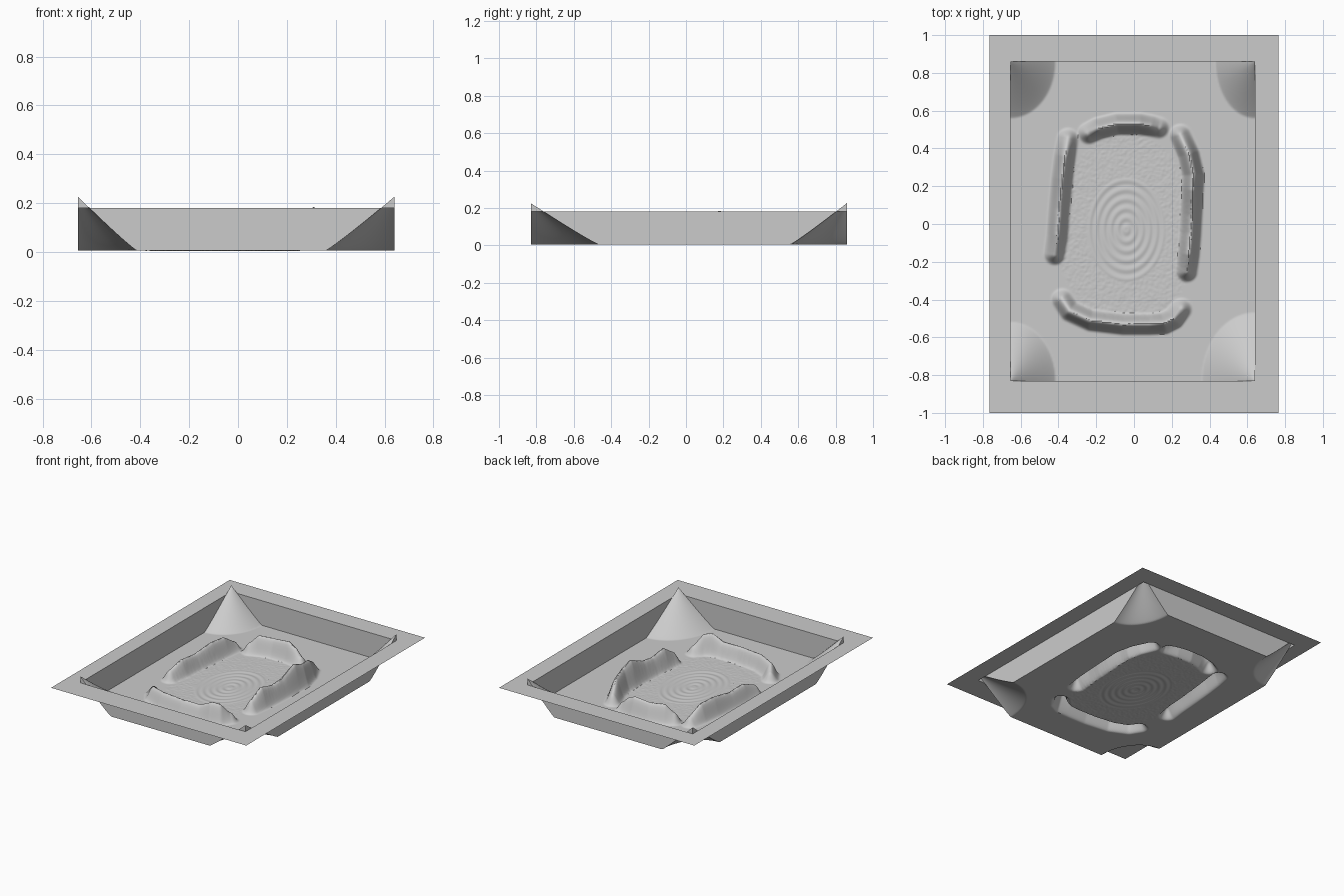
import bpy, bmesh, math, random

if "Cube" in bpy.data.objects:
    bpy.data.objects.remove(bpy.data.objects["Cube"])

random.seed(4)
X0, X1, Y0, Y1 = -0.655, 0.64, -0.83, 0.86   # inside of the tray
RIM, FLOOR = 0.18, 0.006
NX, NY = 180, 235

# Crest paths of the four ridges: x, y, height
RIDGES = [
    [(-0.42, -0.16, .07), (-0.405, -0.06, .11), (-0.395, 0.08, .10), (-0.38, 0.24, .125),
     (-0.365, 0.36, .12), (-0.35, 0.45, .06)],
    [(-0.24, 0.48, .07), (-0.19, 0.505, .125), (-0.09, 0.53, .12), (0.03, 0.53, .13),
     (0.09, 0.52, .10), (0.13, 0.51, .06)],
    [(0.28, -0.25, .08), (0.29, -0.16, .14), (0.30, -0.05, .115), (0.305, 0.05, .125),
     (0.31, 0.18, .18), (0.315, 0.26, .15), (0.29, 0.37, .13), (0.245, 0.47, .07)],
    [(-0.38, -0.40, .06), (-0.34, -0.46, .09), (-0.23, -0.51, .10), (-0.06, -0.53, .10),
     (0.08, -0.53, .10), (0.16, -0.525, .14), (0.21, -0.50, .13), (0.25, -0.45, .06)],
]
# Corner cones: corner x, corner y, radius in x, radius in y
CONES = [(X0, Y1, .24, .30), (X1, Y1, .21, .30), (X0, Y0, .24, .31), (X1, Y0, .28, .36)]


def ridge_height(x, y, path, half=0.062):
    best, height = 9, 0
    for (ax, ay, ah), (bx, by, bh) in zip(path, path[1:]):
        dx, dy = bx - ax, by - ay
        t = max(0, min(1, ((x - ax) * dx + (y - ay) * dy) / (dx * dx + dy * dy)))
        d = math.hypot(x - ax - t * dx, y - ay - t * dy)
        if d < best:
            best, height = d, ah + (bh - ah) * t
    return height * (0.5 + 0.5 * math.cos(math.pi * best / half)) if best < half else 0


def floor_height(x, y):
    z = FLOOR
    for cx, cy, rx, ry in CONES:
        r = math.hypot((x - cx) / rx, (y - cy) / ry)
        if r < 1:
            z += 0.22 * (1 - r) ** 1.08
    if abs(x) < 0.5 and abs(y) < 0.65:
        z += max(ridge_height(x, y, p) for p in RIDGES)
        # ripples in the middle, faint roughness around them
        r = math.hypot((x + 0.04) / 0.75, y + 0.03)
        if r < 0.28:
            z += 0.002 * math.sin(r * 2 * math.pi / 0.05)
        elif r < 0.5:
            z += random.uniform(-0.0015, 0.0015)
    return z


def make_object(name, bm):
    mesh = bpy.data.meshes.new(name)
    bm.normal_update()
    bm.to_mesh(mesh)
    bm.free()
    obj = bpy.data.objects.new(name, mesh)
    bpy.context.collection.objects.link(obj)
    bpy.ops.object.select_all(action='DESELECT')
    obj.select_set(True)
    bpy.context.view_layer.objects.active = obj
    bpy.ops.object.shade_smooth_by_angle(angle=math.radians(40))
    return obj


# Tray floor with cones and ridges
bm = bmesh.new()
grid = [[bm.verts.new((x, y, floor_height(x, y)))
         for x in (X0 + (X1 - X0) * i / NX for i in range(NX + 1))]
        for y in (Y0 + (Y1 - Y0) * j / NY for j in range(NY + 1))]
for a, b in zip(grid, grid[1:]):
    for i in range(NX):
        bm.faces.new((a[i], a[i + 1], b[i + 1], b[i]))
border = (grid[0][:-1] + [row[-1] for row in grid[:-1]]
          + grid[-1][:0:-1] + [row[0] for row in grid[:0:-1]])
outline = [v.co.copy() for v in border]
make_object("tray_floor", bm)

# Side walls between the floor edge and the rim
bm = bmesh.new()
low = [bm.verts.new(c) for c in outline]
high = [bm.verts.new((c.x, c.y, RIM)) for c in outline]
for i in range(len(low)):
    k = (i + 1) % len(low)
    bm.faces.new((low[k], low[i], high[i], high[k]))
make_object("tray_walls", bm)

# Flat rim
bm = bmesh.new()
outer = [bm.verts.new((x, y, RIM)) for x, y in
         ((-.765, -1), (.765, -1), (.765, 1), (-.765, 1))]
inner = [bm.verts.new((x, y, RIM)) for x, y in
         ((X0, Y0), (X1, Y0), (X1, Y1), (X0, Y1))]
for i in range(4):
    k = (i + 1) % 4
    bm.faces.new((outer[i], outer[k], inner[k], inner[i]))
make_object("rim", bm)
